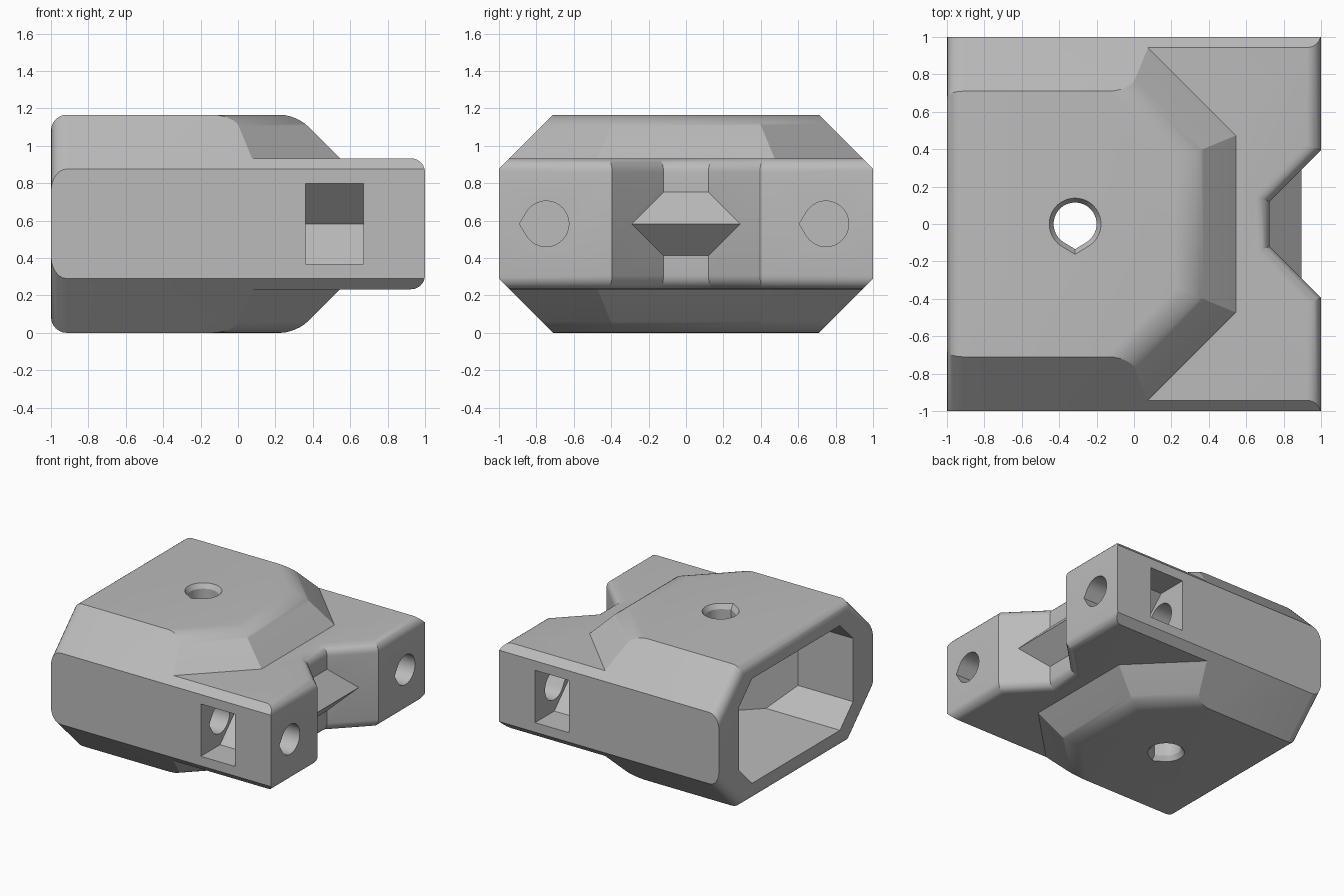
import bpy, bmesh, math
from mathutils import Vector

if "Cube" in bpy.data.objects:
    bpy.data.objects.remove(bpy.data.objects["Cube"])

MID = 0.583          # half height of the housing
R2 = math.sqrt(0.5)

grey = bpy.data.materials.new("matte_grey")
grey.use_nodes = True
grey.diffuse_color = (0.5, 0.5, 0.5, 1)
grey.node_tree.nodes["Principled BSDF"].inputs["Base Color"].default_value = (0.5, 0.5, 0.5, 1)


def prism(points, direction):
    """Closed solid: a planar outline swept along a direction."""
    bm = bmesh.new()
    face = bm.faces.new([bm.verts.new(p) for p in points])
    ext = bmesh.ops.extrude_face_region(bm, geom=[face])["geom"]
    moved = [v for v in ext if isinstance(v, bmesh.types.BMVert)]
    bmesh.ops.translate(bm, verts=moved, vec=direction)
    bmesh.ops.recalc_face_normals(bm, faces=bm.faces)
    return bm


def keep_inside(bm, normal, distance):
    """Keep the side where normal . p <= distance and cap the cut."""
    n = Vector(normal)
    geom = bm.verts[:] + bm.edges[:] + bm.faces[:]
    cut = bmesh.ops.bisect_plane(bm, geom=geom, dist=1e-5, plane_co=n * distance / n.length_squared,
                                 plane_no=n, clear_outer=True)["geom_cut"]
    edges = [e for e in cut if isinstance(e, bmesh.types.BMEdge) and e.is_boundary]
    if edges:
        bmesh.ops.holes_fill(bm, edges=edges, sides=0)
    bmesh.ops.recalc_face_normals(bm, faces=bm.faces)


def round_edges(bm, rule, radius):
    bmesh.ops.bevel(bm, geom=[e for e in bm.edges if rule(e)], offset=radius, segments=6,
                    profile=0.5, affect="EDGES", clamp_overlap=True)


def side_chamfers(bm, limit):
    for sy in (-1, 1):
        for sz in (-1, 1):
            keep_inside(bm, (0, sy, sz), limit)


def make(name, bm, helper=False):
    mesh = bpy.data.meshes.new(name)
    bm.to_mesh(mesh)
    bm.free()
    mesh.materials.append(grey)
    ob = bpy.data.objects.new(name, mesh)
    ob.location.z = MID
    bpy.context.collection.objects.link(ob)
    ob.hide_render = helper
    if helper:
        ob.hide_viewport = True
        ob.display_type = "WIRE"
    return ob


def mirrored(half):
    return half + [(x, -y) for x, y in reversed(half)]


def plan(half, z):
    return prism([(x, y, -z) for x, y in mirrored(half)], (0, 0, 2 * z))


# Main housing: block with sloping nose and chamfered sides
body = plan([(-1, 1.4), (1.2, 1.4)], MID)
side_chamfers(body, 1.293)
for sz in (-1, 1):
    keep_inside(body, (1, 0, sz), 0.895)
    for sy in (-1, 1):
        keep_inside(body, (R2, sy * R2, sz), 1.07)


def housing_edge(e):
    a, b = (v.co for v in e.verts)
    at_back = a.x < -0.99 and b.x < -0.99
    flat = abs(a.z) > MID - 0.01 and abs(a.z - b.z) < 0.01
    along_x = abs(a.y - b.y) < 0.01
    return at_back or (flat and not along_x)


round_edges(body, housing_edge, 0.085)
for sy in (-1, 1):
    keep_inside(body, (0, sy, 0), 1)
housing = make("housing", body)

# Arm slab with a tapered notch between the two arms
ARM = 0.35
slab = plan([(-0.3, 1.4), (1, 1.4), (1, 0.395), (0.725, 0.12)], ARM)


def slab_edge(e):
    a, b = (v.co for v in e.verts)
    return abs(a.z - b.z) < 0.01 and min(a.x, b.x) > 0.5


round_edges(slab, slab_edge, 0.075)
side_chamfers(slab, 1.293)
for sy in (-1, 1):
    keep_inside(slab, (0, sy, 0), 1)
arms = make("arm_slab", slab, True)

# Hollow inside, open at the back end
hollow = plan([(-1.2, 0.74), (-0.5, 0.74), (0.05, 0.2)], 0.43)
side_chamfers(hollow, 1.0)
for sz in (-1, 1):
    keep_inside(hollow, (1, 0, sz), 0.4)
cutters = [make("hollow_cutter", hollow, True)]


def teardrop(r):
    """Round outline with a small point towards -y, as (across, y) pairs."""
    gap = math.acos(1 / 1.17)
    steps = 28
    pts = [(0, -1.17 * r)]
    for i in range(steps + 1):
        t = -math.pi / 2 + gap + (2 * math.pi - 2 * gap) * i / steps
        pts.append((r * math.cos(t), r * math.sin(t)))
    return pts


# Vertical hole with shallow countersinks
HX = -0.315
cutters.append(make("centre_hole_cutter", prism(
    [(HX + u, v, -1) for u, v in teardrop(0.115)], (0, 0, 2)), True))
for side, sz in (("top", 1), ("bottom", -1)):
    sink = prism([(HX + 0.145 / 0.115 * u, v * 0.145 / 0.115, sz * (MID + 0.01))
                  for u, v in teardrop(0.115)], (0, 0, -sz * 0.05))
    for v in sink.verts:
        if abs(v.co.z) < MID:
            v.co.x = HX + (v.co.x - HX) * 0.78
            v.co.y *= 0.78
    cutters.append(make(side + "_countersink_cutter", sink, True))

# Screw hole and pointed nut pocket in each arm
for side, sy in (("left", 1), ("right", -1)):
    cutters.append(make(side + "_screw_cutter", prism(
        [(0.1, sy * 0.748 + v, u) for u, v in teardrop(0.122)], (1.2, 0, 0)), True))
    outline = [(1.2, -0.215), (0.75, -0.215), (0.535, 0), (0.75, 0.215), (1.2, 0.215)]
    cutters.append(make(side + "_pocket_cutter", prism(
        [(0.362, sy * y, z) for y, z in outline], (0.31, 0, 0)), True))

# Join the slab, then cut every opening
for ob, op in [(arms, "UNION")] + [(c, "DIFFERENCE") for c in cutters]:
    mod = housing.modifiers.new(ob.name, "BOOLEAN")
    mod.object = ob
    mod.operation = op
    mod.solver = "EXACT"

bpy.context.view_layer.update()
done = bpy.data.meshes.new_from_object(housing.evaluated_get(bpy.context.evaluated_depsgraph_get()))
housing.modifiers.clear()
housing.data = done
for ob in [arms] + cutters:
    bpy.data.objects.remove(ob)

bpy.ops.object.select_all(action="DESELECT")
housing.select_set(True)
bpy.context.view_layer.objects.active = housing
bpy.ops.object.shade_smooth_by_angle(angle=math.radians(25))
